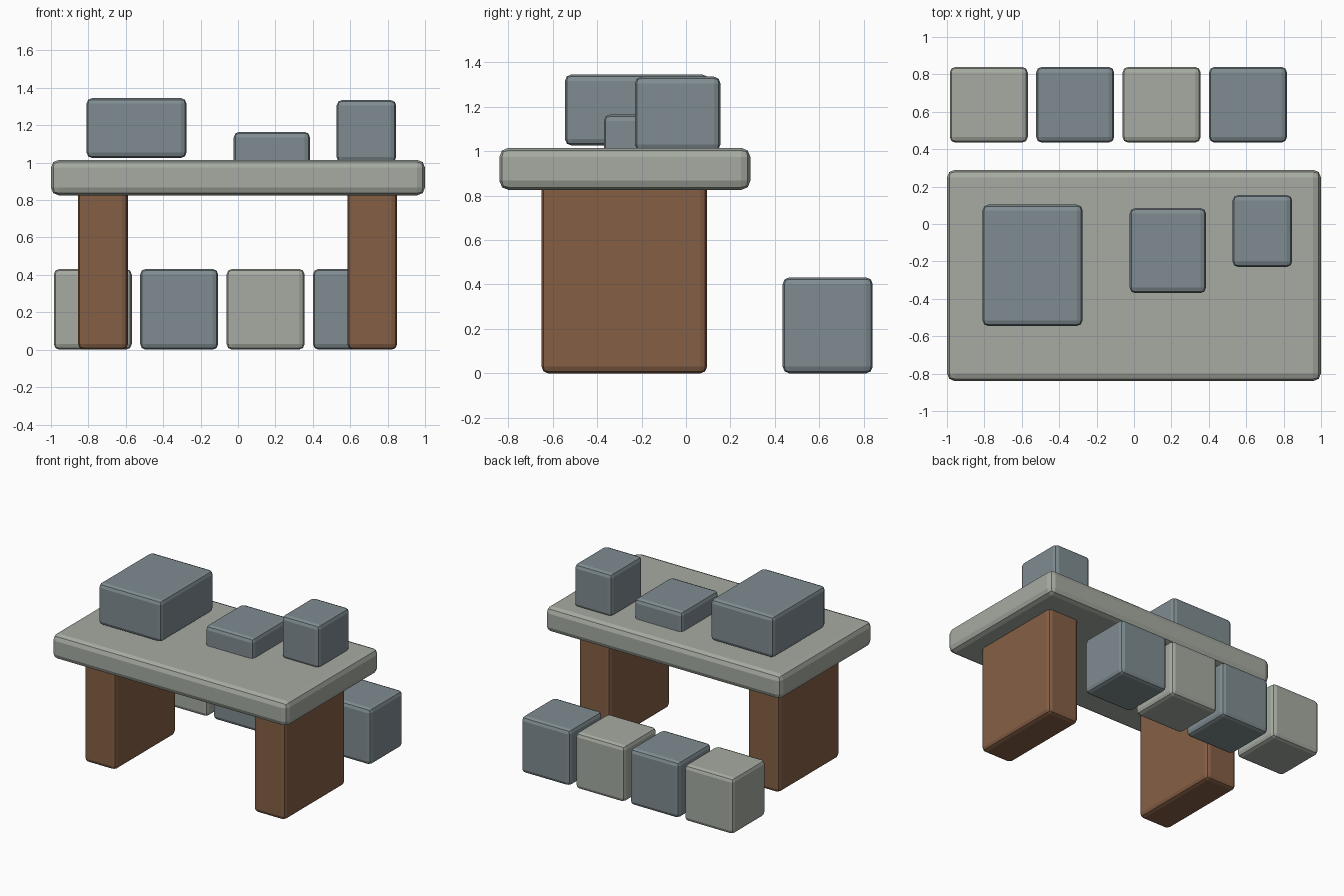
import bpy

cube = bpy.data.objects.get("Cube")
if cube:
    bpy.data.objects.remove(cube, do_unlink=True)


def material(name, rgb):
    mat = bpy.data.materials.new(name)
    mat.use_nodes = True
    mat.diffuse_color = (*rgb, 1)
    mat.node_tree.nodes["Principled BSDF"].inputs["Base Color"].default_value = (*rgb, 1)
    return mat


stone = material("pale stone", (0.38, 0.41, 0.36))
slate = material("blue slate", (0.215, 0.265, 0.285))
wood = material("brown wood", (0.235, 0.115, 0.06))


def block(name, xs, ys, zs, mat, bevel=0.03):
    """Soft-edged box spanning the given ranges."""
    ranges = (xs, ys, zs)
    bpy.ops.mesh.primitive_cube_add(size=1, location=[(a + b) / 2 for a, b in ranges])
    obj = bpy.context.object
    obj.name = name
    obj.scale = [b - a for a, b in ranges]
    bpy.ops.object.transform_apply(location=False, rotation=False, scale=True)
    obj.data.materials.append(mat)
    mod = obj.modifiers.new("soft edges", "BEVEL")
    mod.width = bevel
    mod.segments = 2
    return obj


# Table: thick top on two slab legs
block("table_top", (-1, 1), (-0.84, 0.29), (0.825, 1.015), stone, 0.042)
for side, x in (("right", -0.722), ("left", 0.718)):
    block(side + "_leg", (x - 0.133, x + 0.133), (-0.65, 0.095), (0, 0.86), wood)

# Boxes resting on the table
block("large_box", (-0.81, -0.275), (-0.545, 0.103), (1.025, 1.345), slate)
block("low_box", (-0.023, 0.385), (-0.37, 0.085), (0.98, 1.165), slate)
block("tall_box", (0.527, 0.846), (-0.23, 0.155), (1.0, 1.335), slate)

# Row of stools behind the table, alternating in colour
for i in range(4):
    x = -0.985 + i * 0.462
    block(f"stool_{i + 1}", (x, x + 0.417), (0.435, 0.84), (0, 0.432),
          slate if i % 2 else stone)
